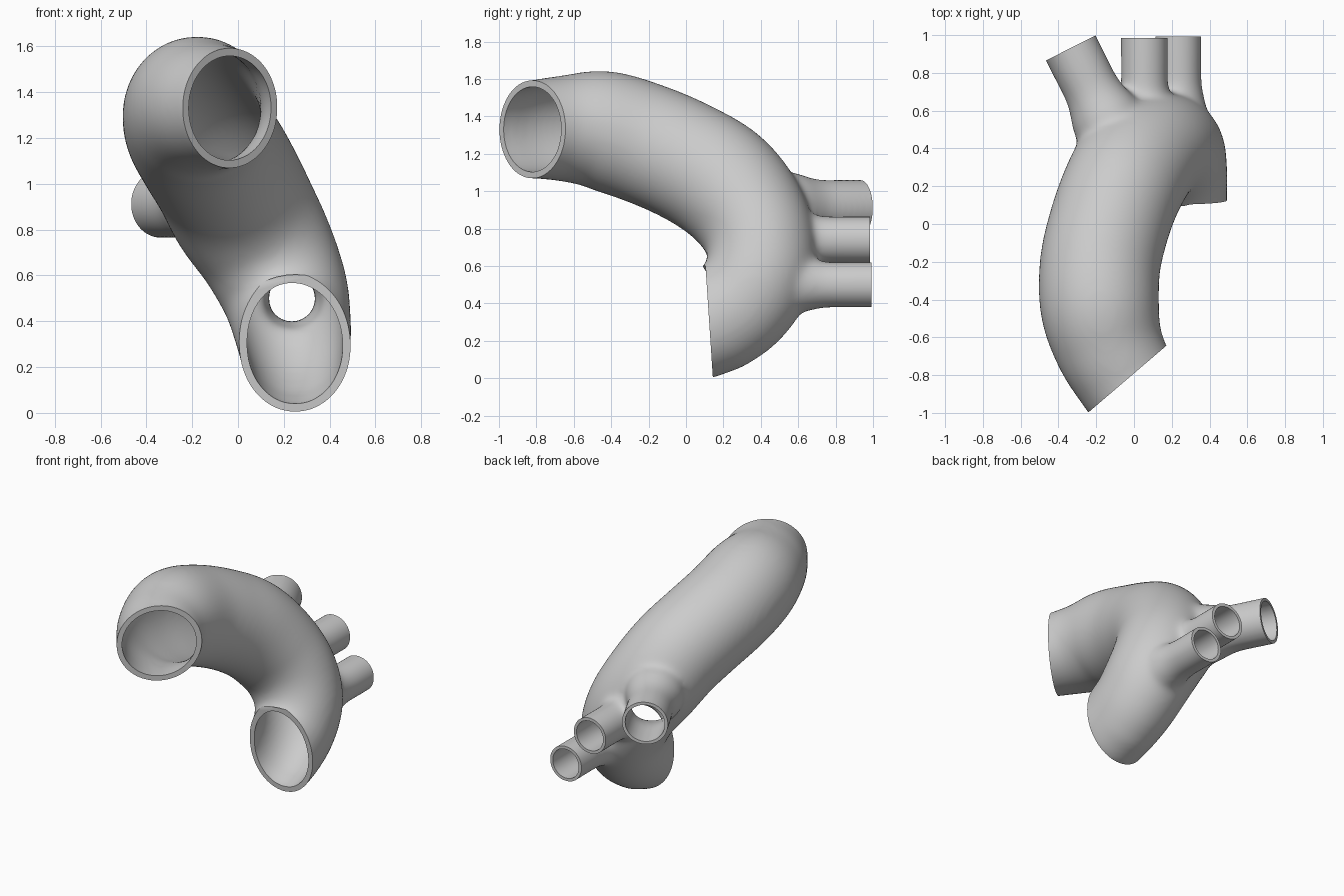
import bpy, bmesh, math
from mathutils import Vector

cube = bpy.data.objects.get("Cube")
if cube:
    bpy.data.objects.remove(cube, do_unlink=True)

grey = bpy.data.materials.new("light grey")
grey.use_nodes = True
grey.diffuse_color = (0.6, 0.6, 0.6, 1)
grey.node_tree.nodes["Principled BSDF"].inputs["Base Color"].default_value = (0.6, 0.6, 0.6, 1)

SIDES = 48


def smooth_path(points, steps=6):
    """Catmull-Rom through rows of x, y, z, side radius, upright radius."""
    rows = [Vector(p) for p in points]
    rows = [rows[0] * 2 - rows[1]] + rows + [rows[-1] * 2 - rows[-2]]
    out = []
    for a, b, c, d in zip(rows, rows[1:], rows[2:], rows[3:]):
        for i in range(steps):
            t = i / steps
            out.append(0.5 * (2 * b + (c - a) * t + (2 * a - 5 * b + 4 * c - d) * t * t
                              + (3 * b - a - 3 * c + d) * t ** 3))
    return out + [rows[-2]]


def tube(name, rows, start, end, wall=0.0, extend=(0.0, 0.0)):
    """Closed tube; start and end are the outward normals of its mouths."""
    centres = [Vector(r[:3]) for r in rows]
    radii = [(r[3] - wall, r[4] - wall) for r in rows]
    tangents = [(centres[min(i + 1, len(rows) - 1)] - centres[max(i - 1, 0)]).normalized()
                for i in range(len(rows))]
    tangents[0], tangents[-1] = -start.normalized(), end.normalized()
    # straight extra length beyond each mouth
    if extend[0]:
        centres.insert(0, centres[0] - tangents[0] * extend[0])
        radii.insert(0, radii[0])
        tangents.insert(0, tangents[0])
    if extend[1]:
        centres.append(centres[-1] + tangents[-1] * extend[1])
        radii.append(radii[-1])
        tangents.append(tangents[-1])
    bm = bmesh.new()
    rings = []
    for c, t, (rs, ru) in zip(centres, tangents, radii):
        side = Vector((1, 0, 0))
        side = (side - t * side.dot(t)).normalized()
        up = t.cross(side)
        rings.append([bm.verts.new(c + side * rs * math.cos(a) + up * ru * math.sin(a))
                      for a in (math.tau * k / SIDES for k in range(SIDES))])
    for r, s in zip(rings, rings[1:]):
        for k in range(SIDES):
            n = (k + 1) % SIDES
            bm.faces.new((r[k], r[n], s[n], s[k]))
    bm.faces.new(rings[0][::-1])
    bm.faces.new(rings[-1])
    bmesh.ops.recalc_face_normals(bm, faces=bm.faces)
    mesh = bpy.data.meshes.new(name)
    bm.to_mesh(mesh)
    bm.free()
    obj = bpy.data.objects.new(name, mesh)
    bpy.context.collection.objects.link(obj)
    return obj


def apply(obj, kind, **settings):
    mod = obj.modifiers.new(kind.lower(), kind)
    for key, value in settings.items():
        setattr(mod, key, value)
    bpy.context.view_layer.objects.active = obj
    bpy.ops.object.modifier_apply(modifier=mod.name)


def combine(obj, other, operation):
    apply(obj, 'BOOLEAN', operation=operation, object=other, solver='EXACT')
    bpy.data.objects.remove(other, do_unlink=True)


# Main arch, from the upper mouth to the lower mouth
arch = smooth_path([
    (-.04, -.825, 1.33, .268, .262),
    (-.13, -.65, 1.335, .29, .285),
    (-.18, -.45, 1.325, .315, .32),
    (-.18, -.22, 1.255, .32, .325),
    (-.13, 0, 1.16, .32, .325),
    (-.06, .19, 1.045, .32, .325),
    (.02, .33, .89, .32, .31),
    (.12, .40, .72, .30, .295),
    (.20, .385, .54, .28, .29),
    (.235, .285, .39, .26, .285),
    (.25, .125, .285, .243, .286)])
arch_start = Vector((.65, -.76, 0))
arch_end = Vector((0, -1, -.066))

# Three side branches: mouth centre, outward normal, radius
branches = [
    (Vector((.235, .993, .50)), Vector((0, 1, 0)), .124),
    (Vector((.055, .985, .74)), Vector((0, 1, 0)), .126),
    (Vector((-.335, .932, .912)), Vector((-.45, .89, 0)), .15)]


def branch_rows(mouth, normal, radius):
    n = normal.normalized()
    profile = ((.52, 1.3), (.40, 1.25), (.32, 1.1), (.24, 1.0), (.12, 1.0), (0, 1.0))
    return smooth_path([(*(mouth - n * d), radius * f, radius * f) for d, f in profile], 3)


def solid(name, main_wall, branch_wall, reach):
    """All tubes fused and softened into one body."""
    body = tube(name, arch, arch_start, arch_end, main_wall, (reach, reach))
    for mouth, normal, radius in branches:
        part = tube("branch", branch_rows(mouth, normal, radius), -normal, normal,
                    branch_wall, (0, reach))
        combine(body, part, 'UNION')
    apply(body, 'REMESH', mode='VOXEL', voxel_size=.016)
    apply(body, 'SMOOTH', factor=.5, iterations=30)
    return body


vessel = solid("branched_vessel", 0, 0, .12)
hollow = solid("hollow", .034, .02, .17)

# Trim the mouths flat, then hollow out the body
mouths = [(Vector(arch[0][:3]), arch_start, .42), (Vector(arch[-1][:3]), arch_end, .32)]
mouths += [(m, n, r + .04) for m, n, r in branches]
combine(vessel, hollow, 'DIFFERENCE')
for centre, normal, radius in mouths:
    n = normal.normalized()
    rows = [(*(centre + n * d), radius, radius) for d in (0, .3)]
    combine(vessel, tube("trim", rows, -n, n), 'DIFFERENCE')

vessel.data.materials.clear()
vessel.data.materials.append(grey)
for poly in vessel.data.polygons:
    poly.material_index = 0
bpy.ops.object.select_all(action='DESELECT')
vessel.select_set(True)
bpy.context.view_layer.objects.active = vessel
bpy.ops.object.shade_smooth_by_angle(angle=math.radians(40))
